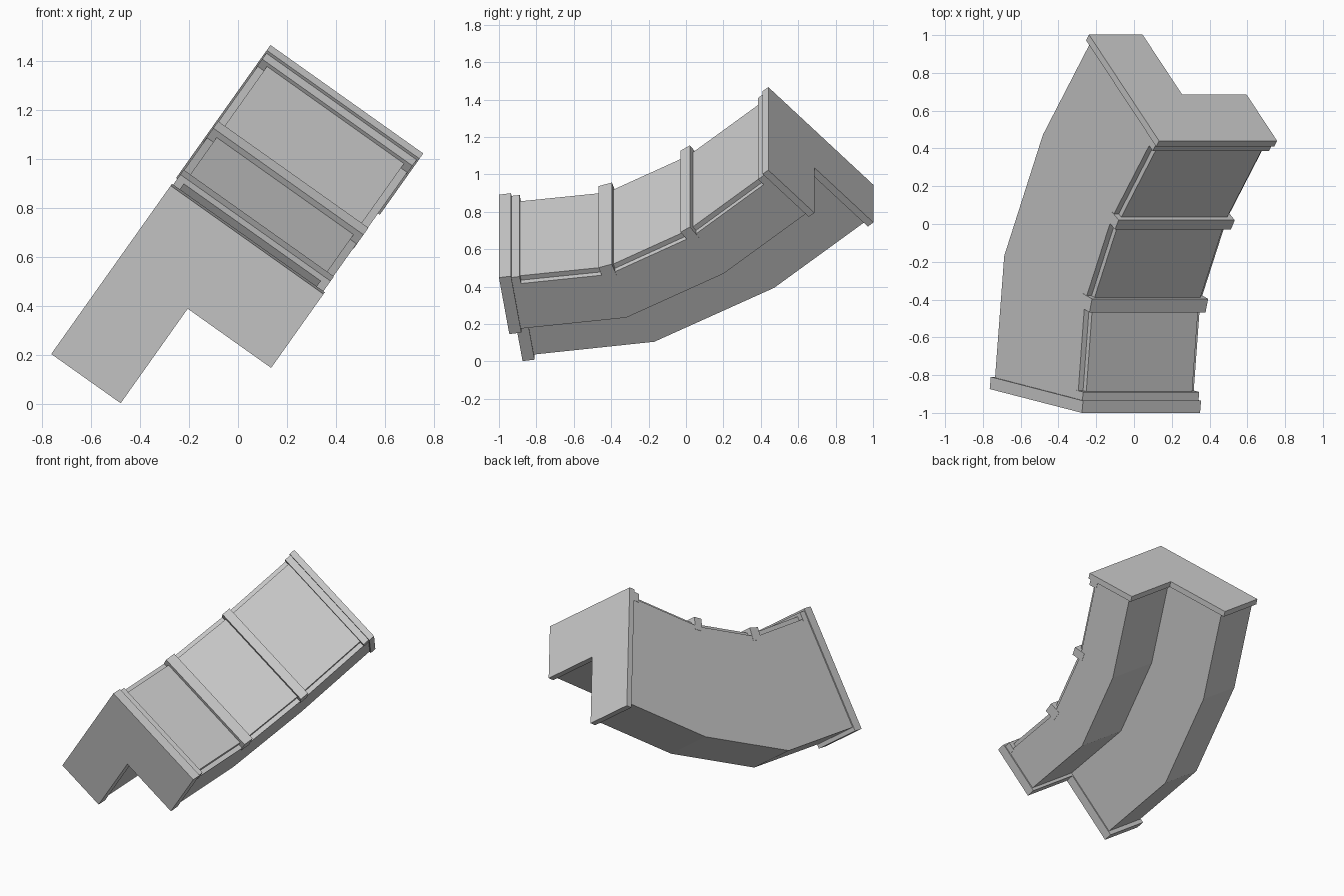
import bpy, bmesh
from mathutils import Vector

if "Cube" in bpy.data.objects:
    bpy.data.objects.remove(bpy.data.objects["Cube"])

# Tilted frame: U runs across the part, P is its "up"; bend happens in the Y-P plane
U = Vector((0.816, 0, -0.579))
P = Vector((0.579, 0, 0.816))
Y = Vector((0, 1, 0))

# Stations along the bend: (y, p) of the top line and (y, p) depth direction
START = ((-1.0, 0.57), (0.148, -0.989))
KNEE1 = ((-0.432, 0.642), (0.319, -0.964))
KNEE2 = ((-0.004, 0.880), (0.577, -0.824))
END = ((0.44, 1.275), (0.659, -0.751))


def shift(station, w):
    """Move a station by w along its forward direction."""
    o, d = station
    return ((o[0] - d[1] * w, o[1] + d[0] * w), d)


def loft(name, profile, stations):
    """Join copies of a (across, depth) profile placed at each station."""
    bm = bmesh.new()
    rings = []
    for o, d in stations:
        rings.append([bm.verts.new(U * s + Y * (o[0] + d[0] * k) + P * (o[1] + d[1] * k)
                                   - Vector((0, 0, 0.003))) for s, k in profile])
    n = len(profile)
    for a, b in zip(rings, rings[1:]):
        for i in range(n):
            j = (i + 1) % n
            bm.faces.new((a[i], a[j], b[j], b[i]))
    bm.faces.new(rings[0])
    bm.faces.new(rings[-1])
    bmesh.ops.recalc_face_normals(bm, faces=bm.faces)
    me = bpy.data.meshes.new(name)
    bm.to_mesh(me)
    bm.free()
    ob = bpy.data.objects.new(name, me)
    bpy.context.collection.objects.link(ob)
    return ob


def ell(s0, s1, s2, d0, d1, d2):
    return [(s0, d0), (s2, d0), (s2, d1), (s1, d1), (s1, d2), (s0, d2)]


def rect(s0, s1, d0, d1):
    return [(s0, d0), (s1, d0), (s1, d1), (s0, d1)]


# Bent L-section body
body_profile = ell(-0.734, -0.402, 0.015, 0.06, 0.353, 0.824)
loft("body", body_profile, [shift(START, 0.03), KNEE1, KNEE2, shift(END, -0.03)])

# End collars with a lower bar behind each on the top side
collar_profile = ell(-0.742, -0.394, 0.024, 0.0, 0.374, 0.853)
bar_profile = rect(-0.736, 0.017, 0.014, 0.075)
for label, st, sign in (("front", START, 1), ("back", END, -1)):
    width = 0.065 if sign > 0 else 0.04
    loft(label + "_collar", collar_profile, [st, shift(st, sign * width)])
    loft(label + "_bar", bar_profile, [shift(st, sign * (width - 0.01)), shift(st, sign * (width + 0.045))])

# Raised panels on the three straight runs
panel_profile = rect(-0.703, -0.016, 0.031, 0.075)
runs = [(shift(START, 0.06), KNEE1), (KNEE1, KNEE2), (KNEE2, shift(END, -0.06))]
for i, (a, b) in enumerate(runs):
    loft("top_panel_%d" % (i + 1), panel_profile, [a, b])

# Cross ribs over the two knees
rib_profile = rect(-0.736, 0.017, 0.0, 0.085)
for i, (st, half) in enumerate(((KNEE1, 0.037), (KNEE2, 0.03))):
    loft("cross_rib_%d" % (i + 1), rib_profile, [shift(st, -half), shift(st, half)])
